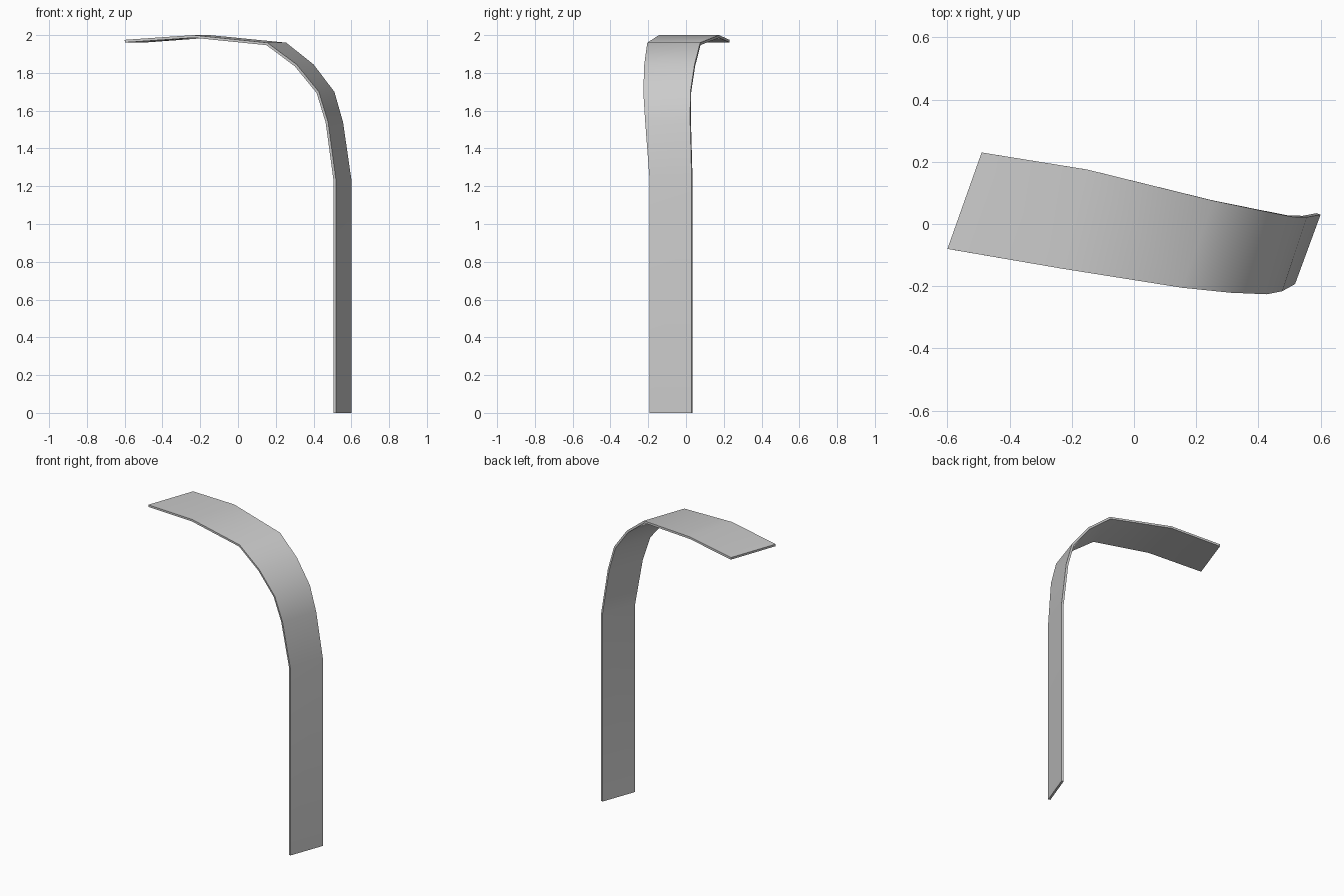
import bpy, bmesh

if "Cube" in bpy.data.objects:
    bpy.data.objects.remove(bpy.data.objects["Cube"])

# Outer surface of the bent strip: (front x, front y, back x, back y, z) per section
sections = [
    (0.518, -0.193, 0.60, 0.03, 0.0),
    (0.518, -0.193, 0.60, 0.03, 1.237),
    (0.477, -0.216, 0.556, 0.022, 1.54),
    (0.428, -0.226, 0.51, 0.023, 1.70),
    (0.31, -0.221, 0.40, 0.045, 1.845),
    (0.155, -0.205, 0.255, 0.075, 1.96),
    (-0.235, -0.143, -0.15, 0.175, 2.0),
    (-0.60, -0.08, -0.49, 0.23, 1.975),
]

bm = bmesh.new()
rows = [(bm.verts.new((fx, fy, z)), bm.verts.new((bx, by, z)))
        for fx, fy, bx, by, z in sections]
for (a, b), (c, d) in zip(rows, rows[1:]):
    bm.faces.new((a, b, d, c))
bm.normal_update()
mesh = bpy.data.meshes.new("bent_strip")
bm.to_mesh(mesh)
bm.free()
strip = bpy.data.objects.new("bent_strip", mesh)
bpy.context.collection.objects.link(strip)

# Thin sheet thickness, grown towards the inside of the bend
solid = strip.modifiers.new("thickness", 'SOLIDIFY')
solid.thickness = 0.014
solid.offset = -1

# Smooth bend with crisp sheet edges
bpy.context.view_layer.objects.active = strip
strip.select_set(True)
bpy.ops.object.modifier_apply(modifier="thickness")
bpy.ops.object.shade_smooth_by_angle(angle=0.7)
